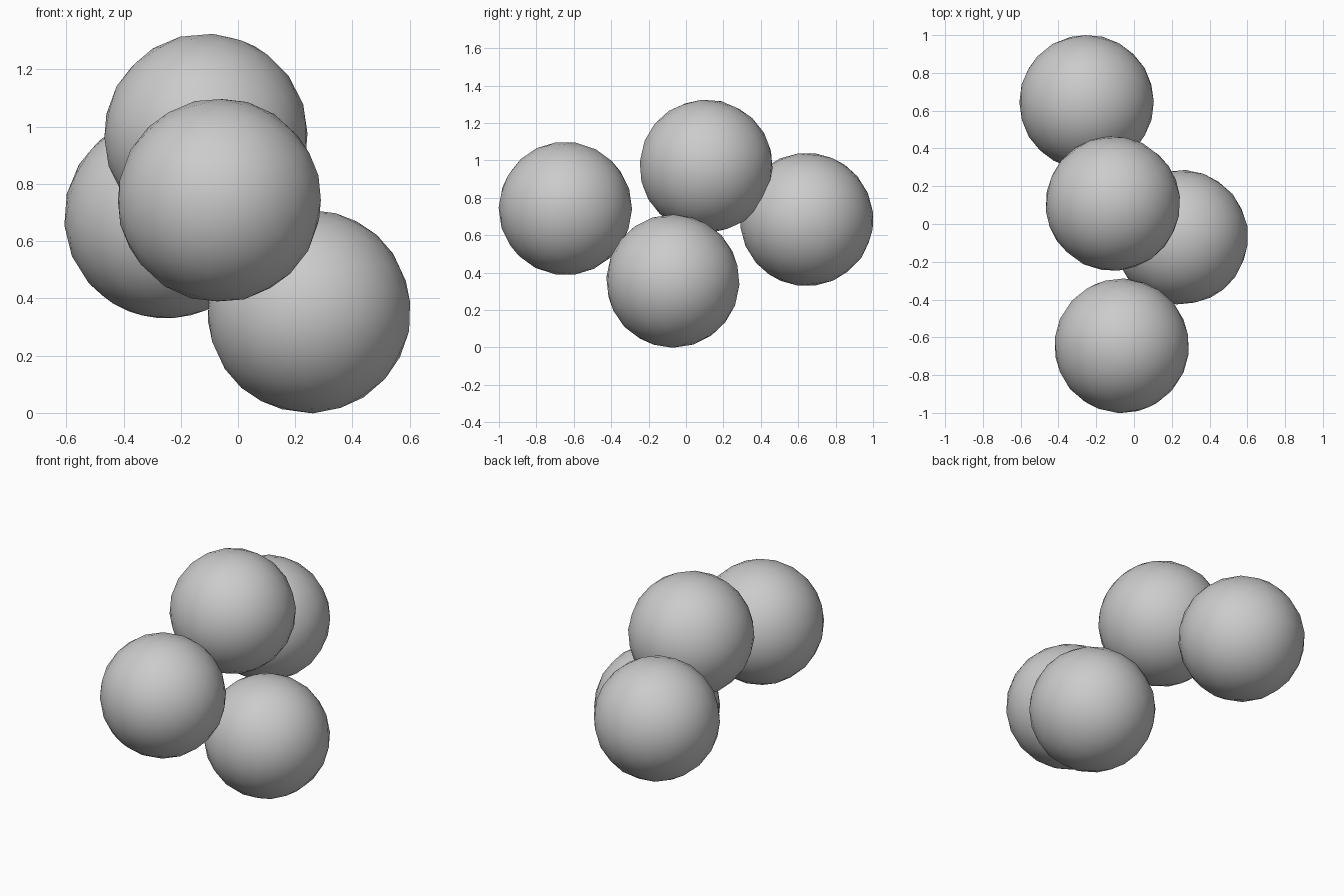
import bpy

if "Cube" in bpy.data.objects:
    bpy.data.objects.remove(bpy.data.objects["Cube"])

RADIUS = 0.357

# Cluster of four equal balls: name, centre, tilt
balls = [
    ("front_ball", (-0.065, -0.645, 0.743), (0.3, 0.2, 0.1)),
    ("top_ball", (-0.112, 0.108, 0.969), (0.1, 0.5, 0.4)),
    ("back_ball", (-0.251, 0.645, 0.684), (0.6, 0.1, 0.8)),
    ("low_ball", (0.248, -0.070, 0.355), (0.2, 0.7, 0.3)),
]


def add_ball(name, centre, tilt):
    # Low-poly icosphere with smooth shading
    bpy.ops.mesh.primitive_ico_sphere_add(
        subdivisions=3, radius=RADIUS, location=centre, rotation=tilt)
    ball = bpy.context.object
    ball.name = name
    bpy.ops.object.shade_smooth()


for ball in balls:
    add_ball(*ball)
